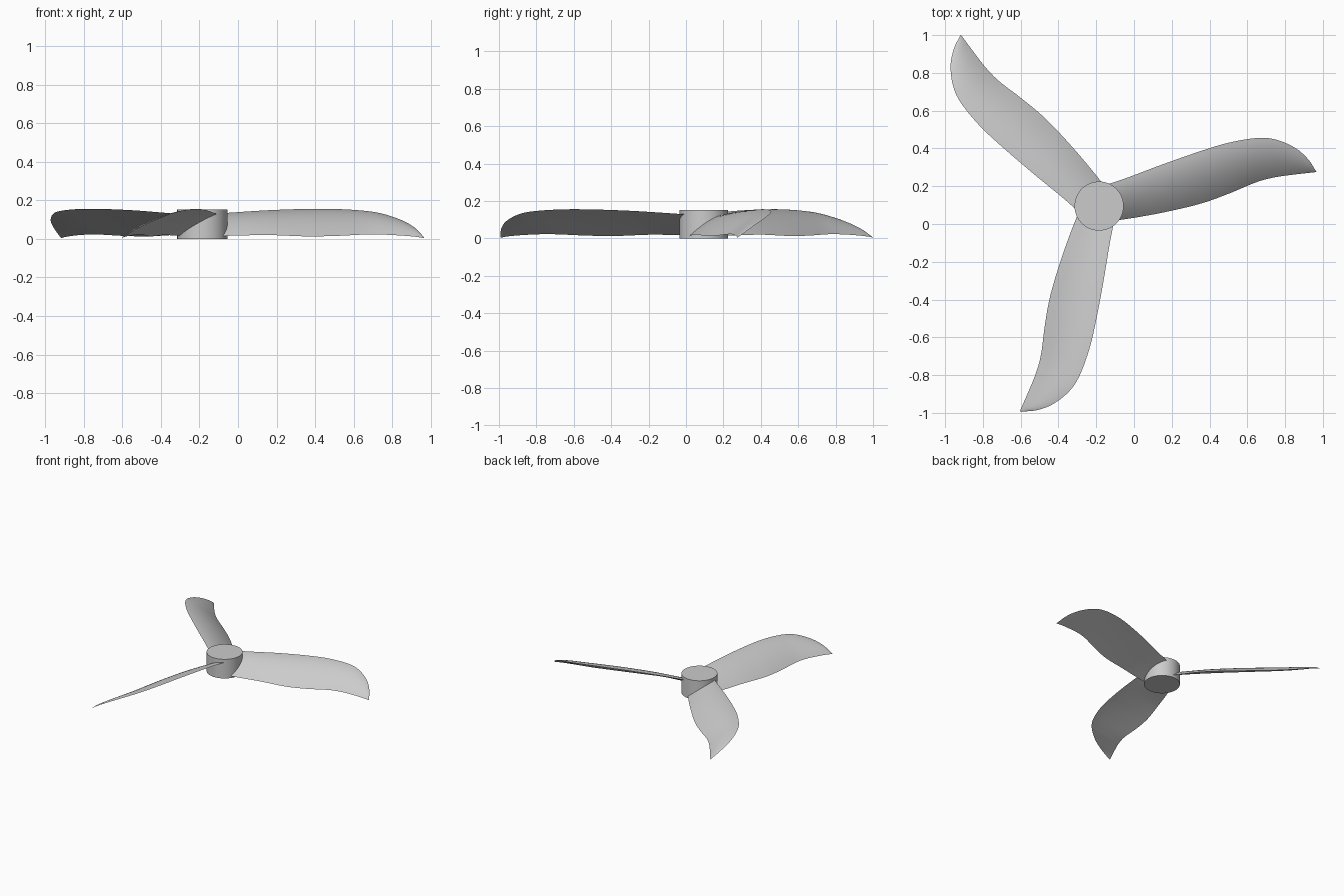
import bpy, bmesh, math
from mathutils import Vector, Matrix

cube = bpy.data.objects.get("Cube")
if cube:
    bpy.data.objects.remove(cube, do_unlink=True)

HUB = Vector((-0.185, 0.095, 0))
HUB_RADIUS, HUB_HEIGHT = 0.13, 0.153
THICKNESS = 0.02
STEPS, CHORD = 6, 14

grey = bpy.data.materials.new("light_grey")
grey.use_nodes = True
color = (0.6, 0.6, 0.6, 1)
grey.diffuse_color = color
grey.node_tree.nodes["Principled BSDF"].inputs["Base Color"].default_value = color

# Blade stations: distance out, high edge y, low edge y, high edge z, low edge z
STATIONS = [
    (0.0, 0.10, -0.085, 0.125, 0.018),
    (0.135, 0.145, -0.07, 0.135, 0.016),
    (0.335, 0.22, -0.035, 0.148, 0.02),
    (0.535, 0.29, 0.012, 0.155, 0.013),
    (0.685, 0.335, 0.065, 0.155, 0.015),
    (0.835, 0.36, 0.127, 0.146, 0.022),
    (0.935, 0.352, 0.153, 0.13, 0.022),
    (1.035, 0.31, 0.167, 0.096, 0.017),
    (1.105, 0.25, 0.175, 0.055, 0.011),
    (1.15, 0.183, 0.18, 0.006, 0.004),
]


def spline(rows, steps):
    """Smooth interpolation through the rows."""
    pts = [Vector(r) for r in rows]
    pts = [2 * pts[0] - pts[1]] + pts + [2 * pts[-1] - pts[-2]]
    out = []
    for a, b, c, d in zip(pts, pts[1:], pts[2:], pts[3:]):
        for i in range(steps):
            t = i / steps
            out.append(b + (c - a) * t / 2 + (2 * a - 5 * b + 4 * c - d) * t**2 / 2
                       + (3 * b - a - 3 * c + d) * t**3 / 2)
    return out + [pts[-2]]


def section(row):
    """Closed cambered lens across the blade."""
    x, y_hi, y_lo, z_hi, z_lo = row
    width, rise = y_hi - y_lo, z_hi - z_lo
    top, under = [], []
    for i in range(CHORD + 1):
        t = i / CHORD
        p = Vector((x, y_lo + width * t, z_lo + rise * (t + 0.8 * t * (1 - t))))
        normal = Vector((0, -rise * (1.8 - 1.6 * t), width)).normalized()
        depth = THICKNESS * min(1, width / 0.2) * 4 * t * (1 - t)
        top.append(p)
        under.append(p - normal * depth)
    return top + under[-2:0:-1]


def finish(bm, name):
    bmesh.ops.recalc_face_normals(bm, faces=bm.faces)
    mesh = bpy.data.meshes.new(name)
    bm.to_mesh(mesh)
    bm.free()
    mesh.materials.append(grey)
    obj = bpy.data.objects.new(name, mesh)
    bpy.context.collection.objects.link(obj)
    bpy.ops.object.select_all(action="DESELECT")
    obj.select_set(True)
    bpy.context.view_layer.objects.active = obj
    bpy.ops.object.shade_smooth_by_angle(angle=math.radians(35))
    return obj


# Hub
bm = bmesh.new()
bmesh.ops.create_cone(bm, cap_ends=True, segments=64, radius1=HUB_RADIUS,
                      radius2=HUB_RADIUS, depth=HUB_HEIGHT,
                      matrix=Matrix.Translation(HUB + Vector((0, 0, HUB_HEIGHT / 2))))
finish(bm, "hub")

# Three swept blades
for k, name in enumerate(("blade_left", "blade_back", "blade_front")):
    bm = bmesh.new()
    rings = [[bm.verts.new(p) for p in section(r)] for r in spline(STATIONS, STEPS)]
    count = len(rings[0])
    for a, b in zip(rings, rings[1:]):
        for i in range(count):
            j = (i + 1) % count
            bm.faces.new((a[i], a[j], b[j], b[i]))
    bm.faces.new(rings[0])
    bm.faces.new(rings[-1])
    turn = Matrix.Rotation(math.radians(120 * k), 4, "Z")
    bmesh.ops.transform(bm, matrix=Matrix.Translation(HUB) @ turn, verts=bm.verts)
    finish(bm, name)
